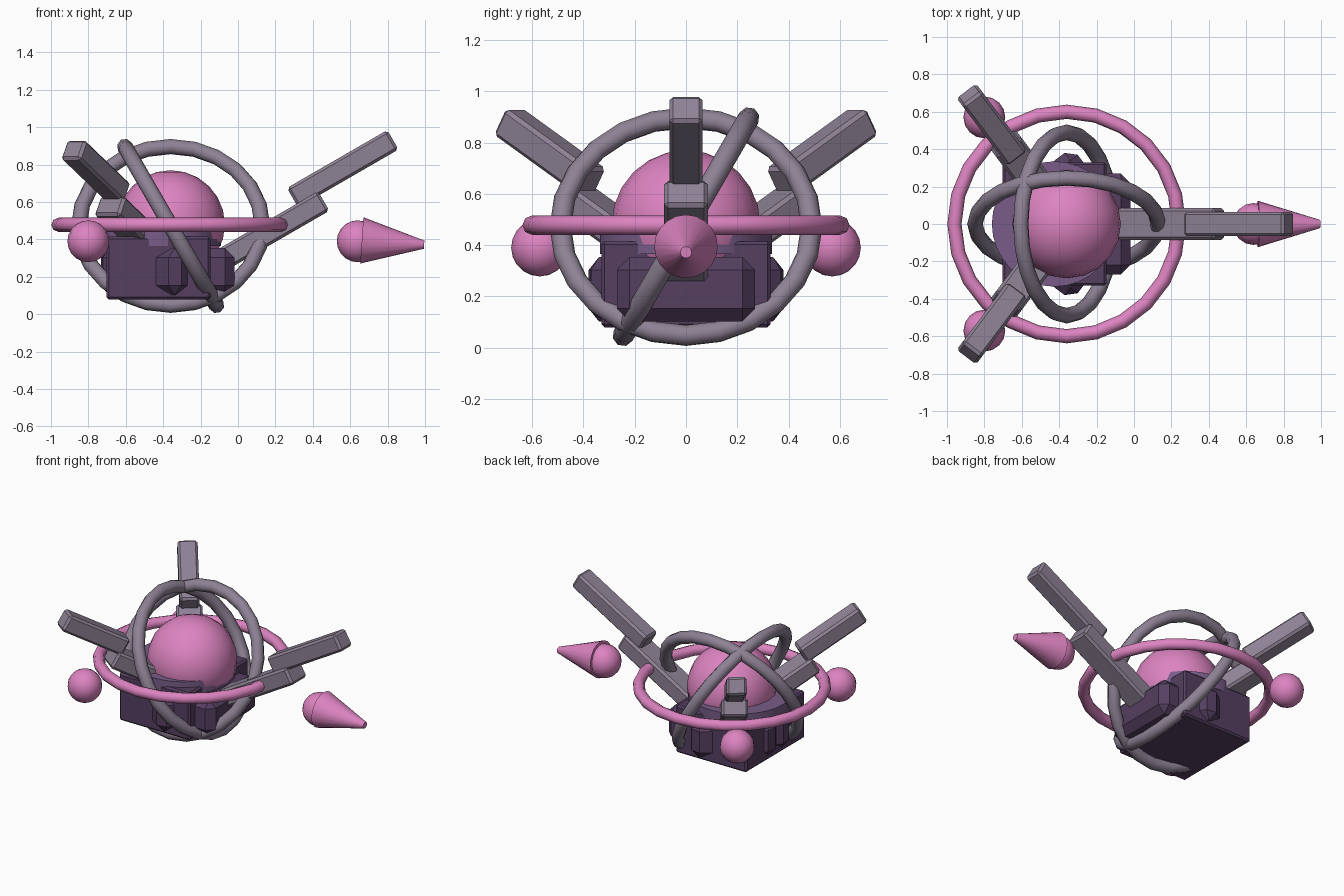
import bpy
from math import radians, cos, sin, atan2, pi
from mathutils import Vector

cube = bpy.data.objects.get("Cube")
if cube:
    bpy.data.objects.remove(cube, do_unlink=True)


def material(name, rgb):
    m = bpy.data.materials.new(name)
    m.use_nodes = True
    m.diffuse_color = (*rgb, 1)
    m.node_tree.nodes["Principled BSDF"].inputs["Base Color"].default_value = (*rgb, 1)
    return m


PINK = material("pink", (0.72, 0.23, 0.53))
GREY = material("mauve grey", (0.27, 0.223, 0.30))
DARK = material("dark purple", (0.092, 0.05, 0.12))
PURPLE = material("mid purple", (0.188, 0.107, 0.246))
CX = -0.36


def finish(name, mat, smooth=True):
    ob = bpy.context.object
    ob.name = name
    ob.data.materials.append(mat)
    if smooth:
        bpy.ops.object.shade_smooth_by_angle(angle=radians(50))
    return ob


def block(name, mat, loc, size, rot=(0, 0, 0), bevel=0.015):
    bpy.ops.mesh.primitive_cube_add(size=1, location=loc, rotation=rot)
    ob = finish(name, mat, False)
    ob.scale = size
    bpy.ops.object.transform_apply(location=False, rotation=False, scale=True)
    mod = ob.modifiers.new("bevel", "BEVEL")
    mod.width = bevel
    mod.segments = 1


def ball(name, loc, radius, segments, rings):
    bpy.ops.mesh.primitive_uv_sphere_add(radius=radius, location=loc,
                                         segments=segments, ring_count=rings)
    finish(name, PINK)


def ring(name, mat, z, major, minor, rot):
    bpy.ops.mesh.primitive_torus_add(location=(CX, 0, z), rotation=rot, major_radius=major,
                                     minor_radius=minor, major_segments=24, minor_segments=8)
    finish(name, mat)


# Core sphere and rings
ball("core_sphere", (CX, 0, 0.48), 0.29, 20, 12)
ring("flat_ring", PINK, 0.478, 0.6, 0.038, (0, 0, 0))
ring("side_tilted_ring", GREY, 0.472, 0.49, 0.042, (0, radians(60), 0))
ring("front_tilted_ring", GREY, 0.472, 0.49, 0.042, (radians(60), 0, 0))

# Base and collar
block("base_box", DARK, (-0.425, 0, 0.247), (0.555, 0.66, 0.335), bevel=0.012)
bpy.ops.mesh.primitive_cylinder_add(vertices=32, radius=0.335, depth=0.09,
                                    location=(-0.425, 0, 0.41))
finish("collar", PURPLE)


def arm(side, yaw, reach, lower, upper):
    """Chamfered shoulder block and two stepped bars; bars are (distance, z, length)."""
    out = Vector((cos(yaw), sin(yaw), 0))
    centre = Vector((CX, 0, 0))
    block(side + "_shoulder", DARK, centre + out * (reach - 0.15) + Vector((0, 0, 0.228)),
          (0.3, 0.54, 0.25), (0, 0, yaw), 0.05)
    for part, width, (dist, z, length) in (("lower", 0.17, lower), ("upper", 0.13, upper)):
        block(f"{side}_{part}_arm", GREY, centre + out * dist + Vector((0, 0, z)),
              (length, width, 0.12), (0, radians(-30), yaw))


# Long front arm and two shorter rear arms
arm("long", 0, 0.34, (0.55, 0.45, 0.62), (0.92, 0.778, 0.62))
for side, sign in (("left", 1), ("right", -1)):
    arm(side, sign * radians(127), 0.31, (0.36, 0.475, 0.43), (0.665, 0.765, 0.47))
    ball(side + "_ball", (-0.8, sign * 0.57, 0.39), 0.112, 16, 10)

# Nose ball and pointed cone
ball("nose_ball", (0.64, 0, 0.39), 0.112, 16, 10)
base, tip = Vector((0.662, 0, 0.395)), Vector((0.995, 0, 0.372))
axis = tip - base
bpy.ops.mesh.primitive_cone_add(vertices=20, radius1=0.124, radius2=0.022, depth=axis.length,
                                location=(base + tip) / 2,
                                rotation=(0, pi / 2 - atan2(axis.z, axis.x), 0))
finish("nose_cone", PINK)
